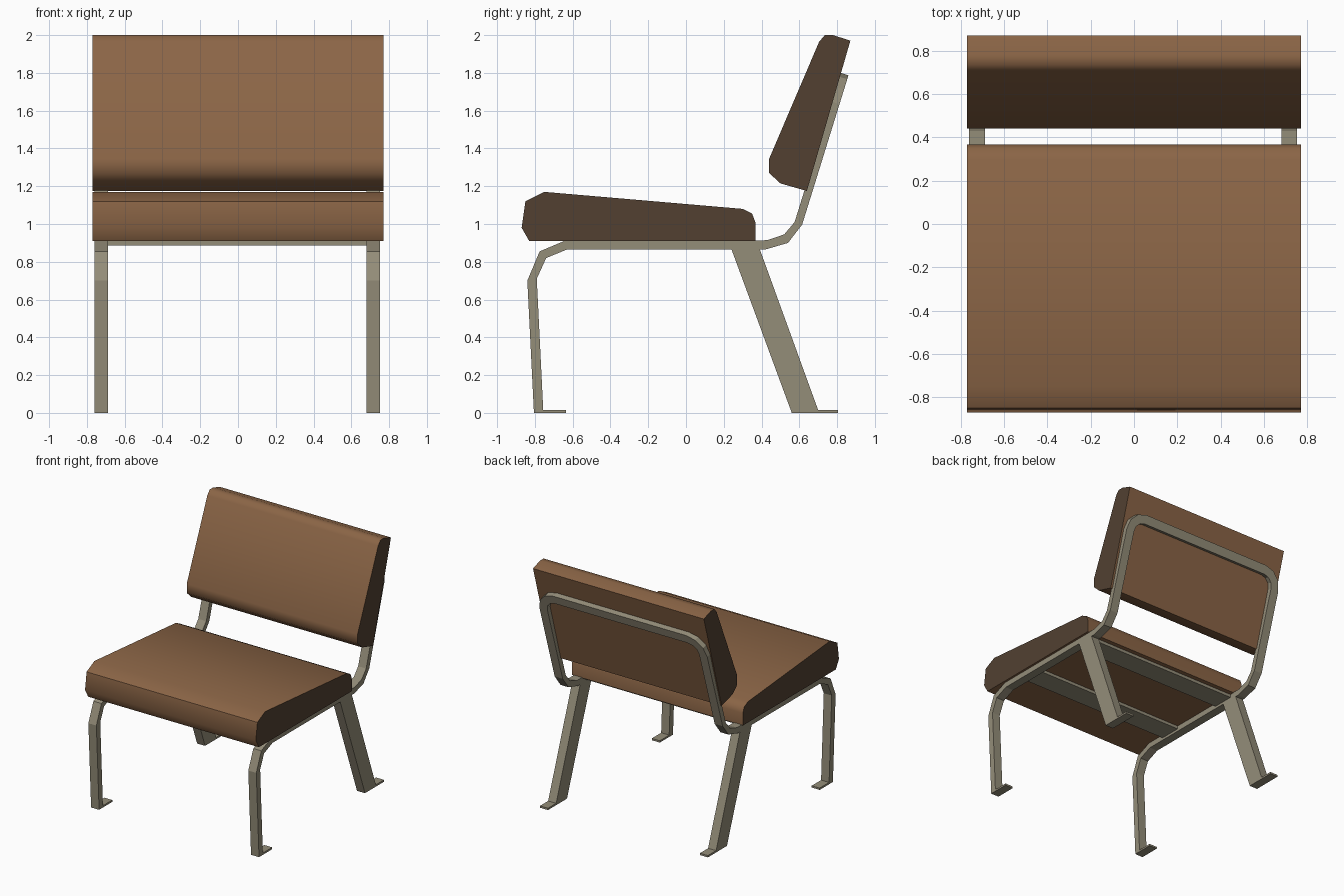
import bpy, bmesh, math
from mathutils import Vector

if "Cube" in bpy.data.objects:
    bpy.data.objects.remove(bpy.data.objects["Cube"])


def material(name, rgb):
    m = bpy.data.materials.new(name)
    lin = [((c / 255 + 0.055) / 1.055) ** 2.4 for c in rgb]
    m.diffuse_color = (*lin, 1)
    m.use_nodes = True
    m.node_tree.nodes["Principled BSDF"].inputs["Base Color"].default_value = m.diffuse_color
    return m


BROWN = material("brown upholstery", (139, 101, 70))
DARK = material("dark brown side panel", (82, 64, 49))
METAL = material("grey metal", (148, 141, 121))
CX = -0.004          # the metal frame sits very slightly off centre
X0, X1 = 0.685, 0.757  # inner and outer x of the frame bars


def finish(name, bm, mats):
    bmesh.ops.recalc_face_normals(bm, faces=bm.faces)
    me = bpy.data.meshes.new(name)
    bm.to_mesh(me)
    bm.free()
    for m in mats:
        me.materials.append(m)
    ob = bpy.data.objects.new(name, me)
    bpy.context.collection.objects.link(ob)
    return ob


def prism(name, profile, x0, x1, mats):
    """Extrude a (y, z) profile along x."""
    bm = bmesh.new()
    a = [bm.verts.new((x0, y, z)) for y, z in profile]
    b = [bm.verts.new((x1, y, z)) for y, z in profile]
    n = len(a)
    for i in range(n):
        bm.faces.new((a[i], a[(i + 1) % n], b[(i + 1) % n], b[i]))
    for cap in (a, b):
        f = bm.faces.new(cap)
        f.material_index = len(mats) - 1
    return finish(name, bm, mats)


def ribbon(name, outer, inner, place):
    """Bar swept between two matching paths; place(a, b, side) gives 3D points."""
    bm = bmesh.new()
    rings = [[bm.verts.new(place(*p, s)) for p, s in
              ((o, 0), (i, 0), (i, 1), (o, 1))] for o, i in zip(outer, inner)]
    for r, q in zip(rings, rings[1:]):
        for k in range(4):
            bm.faces.new((r[k], r[(k + 1) % 4], q[(k + 1) % 4], q[k]))
    bm.faces.new(rings[0])
    bm.faces.new(rings[-1])
    return finish(name, bm, [METAL])


# Cushions: brown wrap with darker end panels
seat = prism("seat", [(-0.83, 0.91), (-0.87, 0.98), (-0.85, 1.12), (-0.75, 1.17),
                      (0.30, 1.08), (0.35, 1.055), (0.367, 1.01), (0.367, 0.91)],
             -0.77, 0.77, [BROWN, DARK])
back = prism("backrest", [(0.44, 1.27), (0.44, 1.345), (0.705, 1.965), (0.735, 2.0),
                          (0.78, 2.0), (0.87, 1.97), (0.64, 1.175), (0.50, 1.215)],
             -0.77, 0.77, [BROWN, DARK])
for ob in (seat, back):
    bpy.ops.object.select_all(action='DESELECT')
    ob.select_set(True)
    bpy.context.view_layer.objects.active = ob
    bpy.ops.object.shade_smooth_by_angle(angle=math.radians(50))

# Side bars: front leg, seat rail and lower bend of the back
outer = [(-0.805, 0), (-0.84, 0.70), (-0.775, 0.855), (-0.64, 0.912),
         (0.43, 0.914), (0.52, 0.945), (0.575, 1.01)]
inner = [(-0.755, 0), (-0.79, 0.71), (-0.74, 0.82), (-0.63, 0.865),
         (0.42, 0.865), (0.54, 0.90), (0.615, 0.997)]
for side, label in ((-1, "left"), (1, "right")):
    xs = [CX + side * X0, CX + side * X1]
    ribbon("side_bar_" + label, outer, inner,
           lambda y, z, s: (xs[s], y, z))
    prism("rear_leg_" + label, [(0.24, 0.868), (0.39, 0.868), (0.705, 0), (0.56, 0)],
          *xs, [METAL])
    prism("front_foot_" + label, [(-0.80, 0), (-0.635, 0), (-0.635, 0.015), (-0.80, 0.015)],
          *xs, [METAL])
    prism("rear_foot_" + label, [(0.57, 0), (0.805, 0), (0.805, 0.015), (0.57, 0.015)],
          *xs, [METAL])

# Back hoop: rounded upside-down U lying in the tilted plane of the back
base, top = Vector((0, 0.575, 1.01)), Vector((0, 0.82, 1.80))
length = (top - base).length
up = (top - base) / length
thick = Vector((0, 0.04, -0.013))
R, W = 0.16, X1 - X0


def hoop_path(r):
    arc = [(X1 - R + r * math.cos(a), length - R + r * math.sin(a))
           for a in (math.pi / 2 * k / 3 for k in range(4))]
    half = [(X1 - R + r, 0)] + arc
    return half + [(-x, s) for x, s in reversed(half)]


ribbon("back_hoop", hoop_path(R), hoop_path(R - W),
       lambda x, s, t: base + up * s + thick * t + Vector((x + CX, 0, 0)))

# Cross rails under the seat
for name, y0 in (("front_cross_rail", -0.48), ("rear_cross_rail", 0.15)):
    prism(name, [(y0, 0.885), (y0 + 0.18, 0.885), (y0 + 0.18, 0.912), (y0, 0.912)],
          CX - X0, CX + X0, [METAL])
